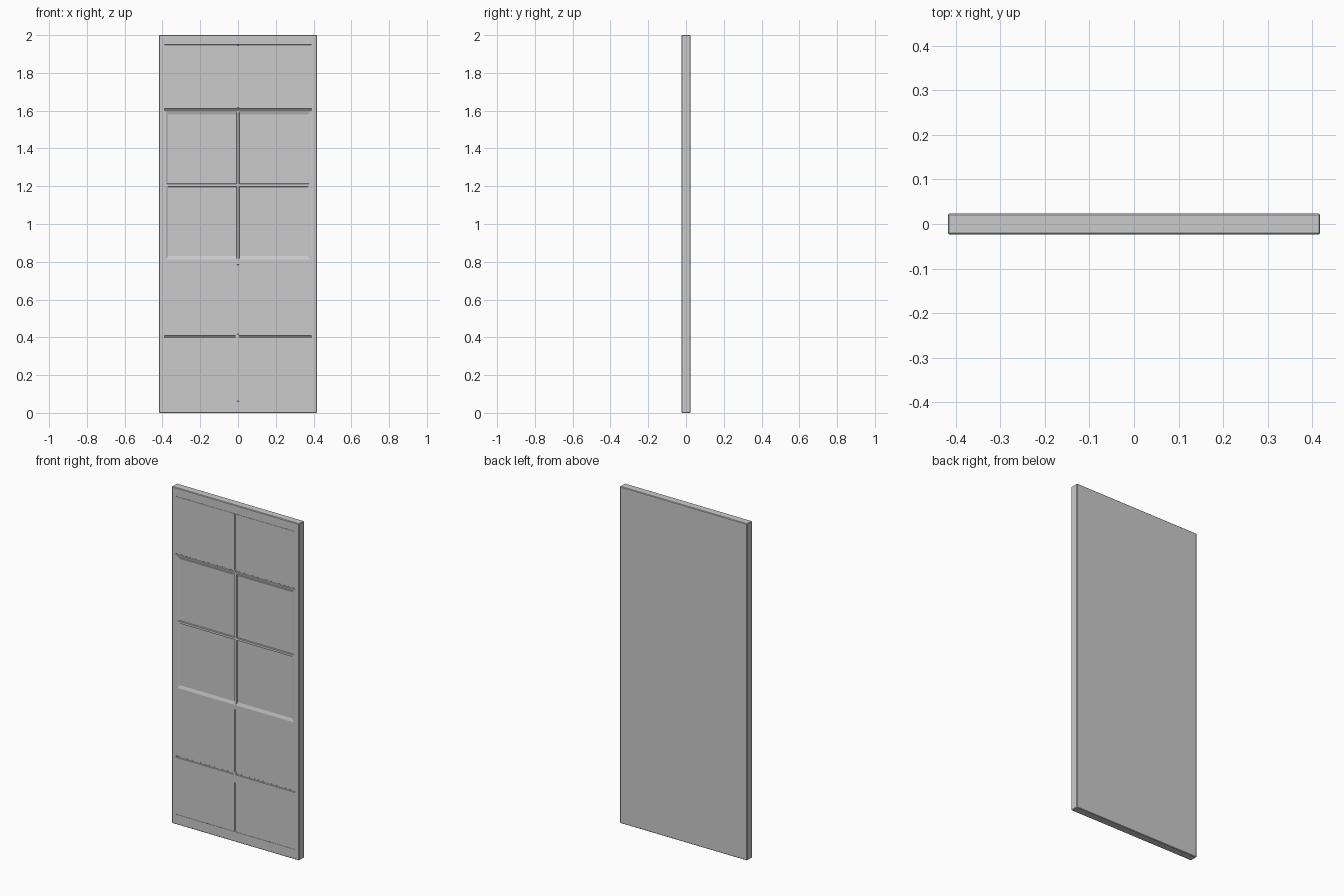
import bpy, bmesh

if "Cube" in bpy.data.objects:
    bpy.data.objects.remove(bpy.data.objects["Cube"])

W, T, H = 0.418, 0.0235, 2.0   # half width, half thickness, height


def make(name, bm):
    bmesh.ops.recalc_face_normals(bm, faces=bm.faces)
    me = bpy.data.meshes.new(name)
    bm.to_mesh(me)
    bm.free()
    ob = bpy.data.objects.new(name, me)
    bpy.context.collection.objects.link(ob)
    return ob


def frustum(bm, outer, inner, y_out, y_in):
    """Tapered block between two rectangles (x0, x1, z0, z1)."""
    rings = []
    for (x0, x1, z0, z1), y in ((outer, y_out), (inner, y_in)):
        rings.append([bm.verts.new((x, y, z)) for x, z in
                      ((x0, z0), (x1, z0), (x1, z1), (x0, z1))])
    a, b = rings
    bm.faces.new(a)
    bm.faces.new(b[::-1])
    for i in range(4):
        j = (i + 1) % 4
        bm.faces.new((a[i], b[i], b[j], a[j]))


def cut(target, name, outer, inner, depth):
    """Carve a tapered recess into the front face."""
    bm = bmesh.new()
    # extend the taper outward so it meets the face exactly at the outer outline
    ext = tuple(2 * o - i for o, i in zip(outer, inner))
    frustum(bm, ext, inner, -T - depth, -T + depth)
    tool = make(name, bm)
    mod = target.modifiers.new(name, 'BOOLEAN')
    mod.operation, mod.solver, mod.object = 'DIFFERENCE', 'EXACT', tool
    bpy.context.view_layer.objects.active = target
    bpy.ops.object.modifier_apply(modifier=mod.name)
    bpy.data.objects.remove(tool)


def groove(target, x0, x1, z0, z1, depth=0.004):
    e = 0.0025
    cut(target, "groove_cutter", (x0, x1, z0, z1),
        (x0 + e, x1 - e, z0 + e, z1 - e), depth)


# Door slab with softened edges
bm = bmesh.new()
bmesh.ops.create_cube(bm, size=1)
bmesh.ops.scale(bm, vec=(2 * W, 2 * T, H), verts=bm.verts)
bmesh.ops.translate(bm, vec=(0, 0, H / 2), verts=bm.verts)
bmesh.ops.bevel(bm, geom=bm.edges[:], offset=0.003, segments=1, affect='EDGES')
door = make("door_slab", bm)

# Horizontal panel joints
groove(door, -0.39, 0.39, 1.602, 1.611)
for x0, x1 in ((-0.39, -0.012), (0.004, 0.39)):
    groove(door, x0, x1, 0.398, 0.409)

# Vertical panel joints on the centre line
for z0, z1 in ((0.06, 0.35), (0.415, 0.785), (1.615, 1.948)):
    groove(door, -0.0065, 0.0065, z0, z1)

# Four window recesses, sloping in from the outer frame to the thin mullions
for s in (-1, 1):
    for z0, z1, low, high in ((1.212, 1.597, 0.002, 0.018),
                              (0.812, 1.199, 0.018, 0.002)):
        if s < 0:
            outer = (-0.382, -0.006, z0, z1)
            inner = (-0.370, -0.008, z0 + low, z1 - high)
        else:
            outer = (0.006, 0.382, z0, z1)
            inner = (0.008, 0.370, z0 + low, z1 - high)
        cut(door, "window_cutter", outer, inner, 0.006)

# Faint panel borders at the top and bottom
for z in (0.06, 1.948):
    cut(door, "border_cutter", (-0.39, 0.39, z - 0.001, z + 0.001),
        (-0.3895, 0.3895, z - 0.0005, z + 0.0005), 0.0008)
